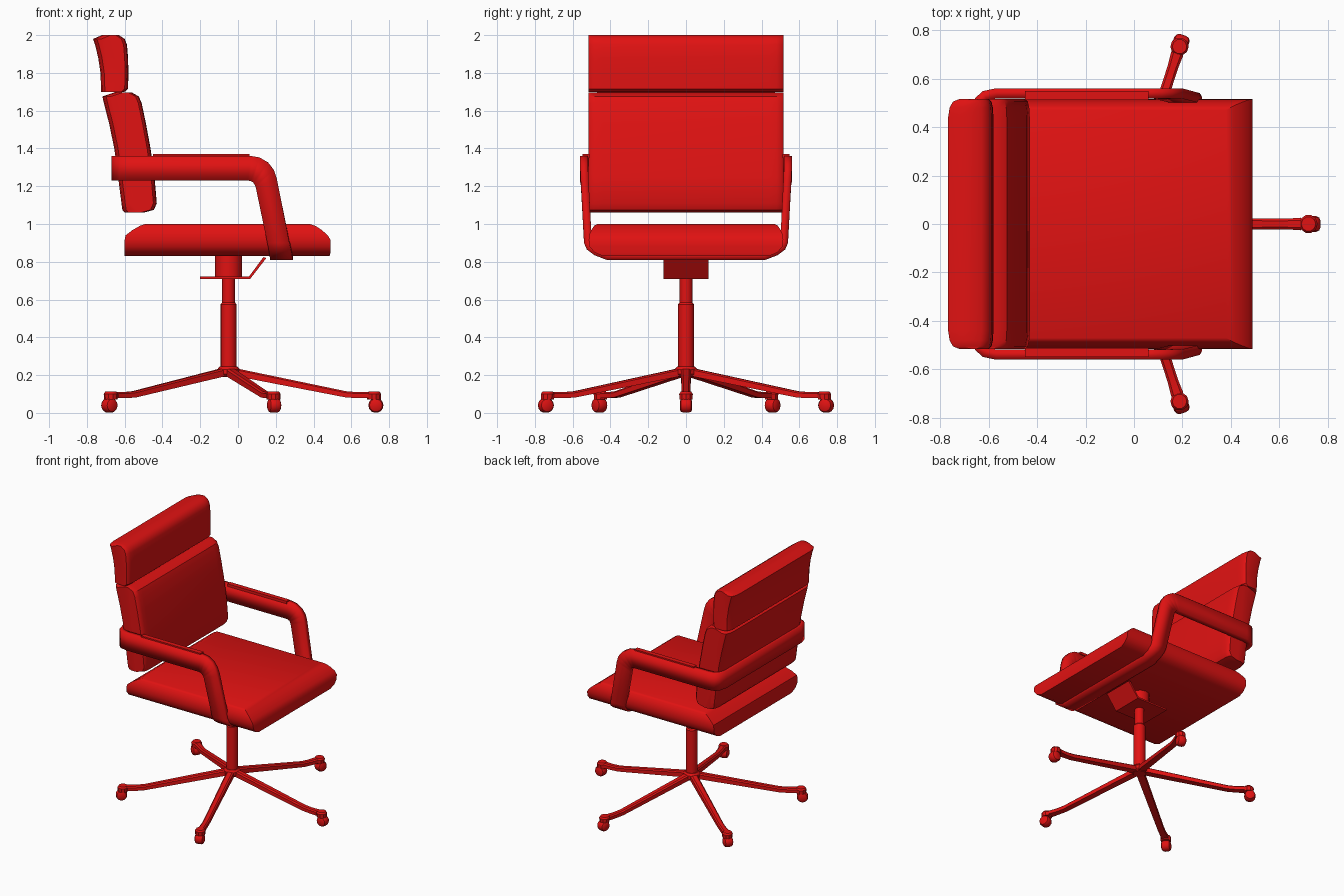
import bpy, bmesh, math
from mathutils import Matrix, Vector

if "Cube" in bpy.data.objects:
    bpy.data.objects.remove(bpy.data.objects["Cube"])

red = bpy.data.materials.new("red")
red.diffuse_color = (0.75, 0.006, 0.006, 1)
red.use_nodes = True
red.node_tree.nodes["Principled BSDF"].inputs["Base Color"].default_value = red.diffuse_color
HUB_X = -0.05


def finish(name, bm, angle=35, recalc=True):
    if recalc:
        bmesh.ops.recalc_face_normals(bm, faces=bm.faces)
    me = bpy.data.meshes.new(name)
    bm.to_mesh(me)
    bm.free()
    ob = bpy.data.objects.new(name, me)
    bpy.context.collection.objects.link(ob)
    me.materials.append(red)
    bpy.ops.object.select_all(action='DESELECT')
    ob.select_set(True)
    bpy.context.view_layer.objects.active = ob
    bpy.ops.object.shade_smooth_by_angle(angle=math.radians(angle))
    return ob


def loft(name, rings, matrix=Matrix()):
    """Skin equal-length rings of points and cap both ends."""
    bm = bmesh.new()
    rows = [[bm.verts.new(matrix @ Vector(p)) for p in ring] for ring in rings]
    n = len(rows[0])
    for a, b in zip(rows, rows[1:]):
        for i in range(n):
            bm.faces.new((a[i], a[(i + 1) % n], b[(i + 1) % n], b[i]))
    bm.faces.new(rows[0])
    bm.faces.new(rows[-1])
    return finish(name, bm)


def turned(name, profile, sides=16, matrix=Matrix()):
    """Solid of revolution about z from (radius, z) pairs."""
    angles = [2 * math.pi * i / sides for i in range(sides)]
    return loft(name, [[(r * math.cos(a), r * math.sin(a), z) for a in angles]
                       for r, z in profile], matrix)


def cushion_panel(name, rows, stations):
    """Upright panel from (z, back x, front x) rows, with softened side edges."""
    rings = []
    for y, d in stations:
        back = [(xb + d, y, z) for z, xb, xf in rows]
        front = [(xf - d * 0.4, y, z) for z, xb, xf in reversed(rows)]
        rings.append(back + front)
    return loft(name, rings)


# Seat: stacked (z, x min, x max, half width) outlines
seat = [(0.83, -0.60, 0.485, 0.44), (0.85, -0.60, 0.49, 0.485), (0.88, -0.60, 0.49, 0.51),
        (0.915, -0.60, 0.49, 0.515), (0.94, -0.595, 0.475, 0.513), (0.967, -0.56, 0.445, 0.502),
        (0.99, -0.52, 0.41, 0.487), (1.0, -0.49, 0.38, 0.47)]
loft("seat", [[(a, -w, z), (b, -w, z), (b, w, z), (a, w, z)] for z, a, b, w in seat])

# Backrest and headrest
half = [(0.515, 0.045), (0.505, 0.02), (0.48, 0.006), (0.44, 0.0)]
stations = [(-y, d) for y, d in half] + half[::-1]
cushion_panel("backrest", [
    (1.06, -0.60, -0.50), (1.075, -0.612, -0.445), (1.11, -0.617, -0.43), (1.25, -0.635, -0.442),
    (1.40, -0.655, -0.463), (1.53, -0.682, -0.487), (1.64, -0.71, -0.51), (1.675, -0.718, -0.525),
    (1.695, -0.66, -0.56)], stations)
cushion_panel("headrest", [
    (1.70, -0.725, -0.60), (1.715, -0.725, -0.582), (1.80, -0.728, -0.58), (1.88, -0.74, -0.582),
    (1.95, -0.757, -0.588), (1.98, -0.767, -0.60), (2.0, -0.72, -0.63)], stations)
cushion_panel("back_joint", [(1.65, -0.65, -0.61), (1.75, -0.66, -0.62)], [(-0.47, 0), (0.47, 0)])

# Arm band: one strap around the back, along the arms and under the seat.
# Each entry: upper edge x, z, lower edge x, z, upper y, lower y
path = [(-0.67, 1.36, -0.67, 1.23, 0.46, 0.46), (-0.655, 1.36, -0.655, 1.23, 0.52, 0.52),
        (-0.625, 1.36, -0.625, 1.23, 0.548, 0.548), (-0.57, 1.36, -0.57, 1.23, 0.56, 0.56),
        (0.07, 1.36, 0.05, 1.23, 0.56, 0.56), (0.115, 1.352, 0.067, 1.228, 0.56, 0.56),
        (0.16, 1.325, 0.08, 1.22, 0.56, 0.56), (0.19, 1.285, 0.09, 1.205, 0.56, 0.557),
        (0.205, 1.24, 0.095, 1.19, 0.558, 0.556), (0.272, 0.90, 0.155, 0.90, 0.54, 0.54),
        (0.28, 0.865, 0.162, 0.865, 0.525, 0.525), (0.286, 0.835, 0.167, 0.835, 0.485, 0.485),
        (0.29, 0.81, 0.17, 0.81, 0.42, 0.42)]
bm = bmesh.new()
strap = [(bm.verts.new((ux, s * uy, uz)), bm.verts.new((lx, s * ly, lz)))
         for s, pts in ((1, path), (-1, path[::-1])) for ux, uz, lx, lz, uy, ly in pts]
for (u0, l0), (u1, l1) in zip(strap, strap[1:] + strap[:1]):
    bm.faces.new((u1, l1, l0, u0))
band = finish("arm_band", bm, 30, recalc=False)
mod = band.modifiers.new("thickness", 'SOLIDIFY')
mod.thickness = 0.042
mod.offset = -1

# Arm pads
for s, side in ((1, "left"), (-1, "right")):
    loft(side + "_arm_pad", [[(-0.45, s * 0.512, z), (0.06, s * 0.512, z),
                              (0.06, s * 0.548, z), (-0.45, s * 0.548, z)] for z in (1.35, 1.37)])

# Tilt mechanism: bent plate and housing
plate = [(-0.20, 0.71), (0.065, 0.71), (0.15, 0.82), (0.135, 0.825), (0.058, 0.722), (-0.20, 0.722)]
loft("tilt_plate", [[(x, y, z) for x, z in plate] for y in (-0.12, 0.12)])
centre = Matrix.Translation((HUB_X, 0, 0))
turned("tilt_housing", [(0.072, 0.715), (0.072, 0.84)], 12, centre)

# Gas column and hub
turned("column", [(0.042, 0.21), (0.042, 0.575), (0.034, 0.585), (0.034, 0.73)], 16, centre)
turned("hub", [(0.045, 0.19), (0.06, 0.205), (0.06, 0.23), (0.048, 0.245)], 16, centre)

# Five star legs with casters
leg = [(0.02, 0.198, 0.24, 0.027), (0.62, 0.082, 0.115, 0.022), (0.68, 0.078, 0.11, 0.022),
       (0.74, 0.078, 0.11, 0.026)]
for k in range(5):
    m = centre @ Matrix.Rotation(math.radians(72 * k), 4, 'Z')
    loft(f"leg_{k + 1}", [[(r, -w, lo), (r, w, lo), (r, w, hi - 0.008), (r, w * 0.6, hi),
                           (r, -w * 0.6, hi), (r, -w, hi - 0.008)] for r, lo, hi, w in leg], m)
    turned(f"caster_cap_{k + 1}", [(0.036, 0.07), (0.038, 0.10), (0.03, 0.112)], 10,
           m @ Matrix.Translation((0.77, 0, 0)))
    turned(f"caster_wheel_{k + 1}", [(0.022, -0.033), (0.034, -0.027), (0.04, -0.014),
                                     (0.04, 0.014), (0.034, 0.027), (0.022, 0.033)], 14,
           m @ Matrix.Translation((0.78, 0, 0.04)) @ Matrix.Rotation(math.pi / 2, 4, 'X'))
